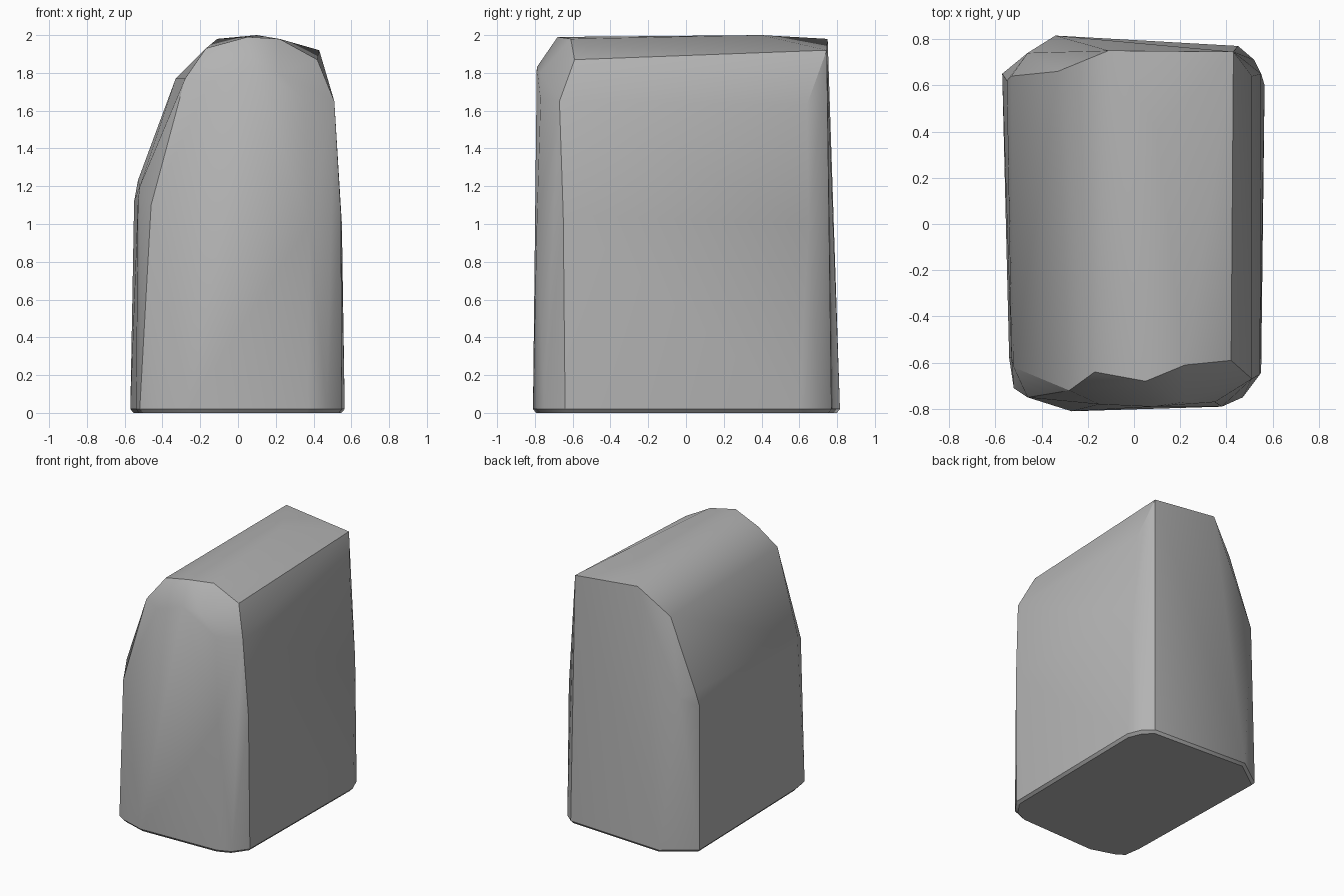
import bpy, bmesh, math

cube = bpy.data.objects.get("Cube")
if cube:
    bpy.data.objects.remove(cube, do_unlink=True)


def make_material(name, colour):
    material = bpy.data.materials.new(name)
    material.use_nodes = True
    material.diffuse_color = colour
    material.node_tree.nodes["Principled BSDF"].inputs["Base Color"].default_value = colour
    return material


def hull_object(name, points, material, sharp_angle):
    """Wrap the points in one tight faceted skin and smooth its soft edges."""
    bm = bmesh.new()
    for point in points:
        bm.verts.new(point)
    result = bmesh.ops.convex_hull(bm, input=bm.verts[:])
    loose = [v for v in bm.verts if not v.link_faces]
    bmesh.ops.delete(bm, geom=loose, context="VERTS")
    bmesh.ops.dissolve_limit(bm, angle_limit=math.radians(1), verts=bm.verts[:], edges=bm.edges[:])
    bmesh.ops.recalc_face_normals(bm, faces=bm.faces[:])
    mesh = bpy.data.meshes.new(name)
    bm.to_mesh(mesh)
    bm.free()
    mesh.materials.append(material)
    obj = bpy.data.objects.new(name, mesh)
    bpy.context.collection.objects.link(obj)
    bpy.ops.object.select_all(action="DESELECT")
    obj.select_set(True)
    bpy.context.view_layer.objects.active = obj
    bpy.ops.object.shade_smooth_by_angle(angle=math.radians(sharp_angle))
    return obj


# Footprint of the block, around the base
footprint = [(-.54, -.58), (-.52, -.71), (-.46, -.75), (-.27, -.81), (.37, -.79),
             (.47, -.75), (.55, -.64), (.565, .6), (.52, .71), (.45, .77),
             (-.34, .815), (-.57, .65)]

# Front rim of the sides and crown, from left to right
front_rim = [(-.53, -.58, 1.12), (-.52, -.62, 1.2), (-.28, -.72, 1.77), (-.17, -.64, 1.93),
             (.05, -.68, 1.99), (.22, -.61, 1.98), (.42, -.59, 1.87),
             (.51, -.67, 1.65), (.545, -.65, 1.05)]

# Back rim, leaning in towards the top
back_rim = [(-.55, .62, 1.12), (-.53, .64, 1.23), (-.46, .74, 1.2), (-.33, .66, 1.77),
            (-.11, .75, 1.98), (.1, .4, 2), (.43, .745, 1.92),
            (.51, .64, 1.63), (.55, .65, 1)]

# Nearly flat front face with a rounded brow
front_face = [(-.46, -.75, 1.1), (-.15, -.78, 1.75), (.08, -.79, 1.83),
              (.22, -.77, 1.8), (.35, -.77, 1.66), (.38, -.79, 1)]

# Base edge has a very small bevel
base = [(x, y, .02) for x, y in footprint]
base += [(x * .97, y * .98, 0) for x, y in footprint]

grey = make_material("stone grey", (.45, .45, .45, 1))
hull_object("stone_block", base + front_rim + back_rim + front_face, grey, 30)
